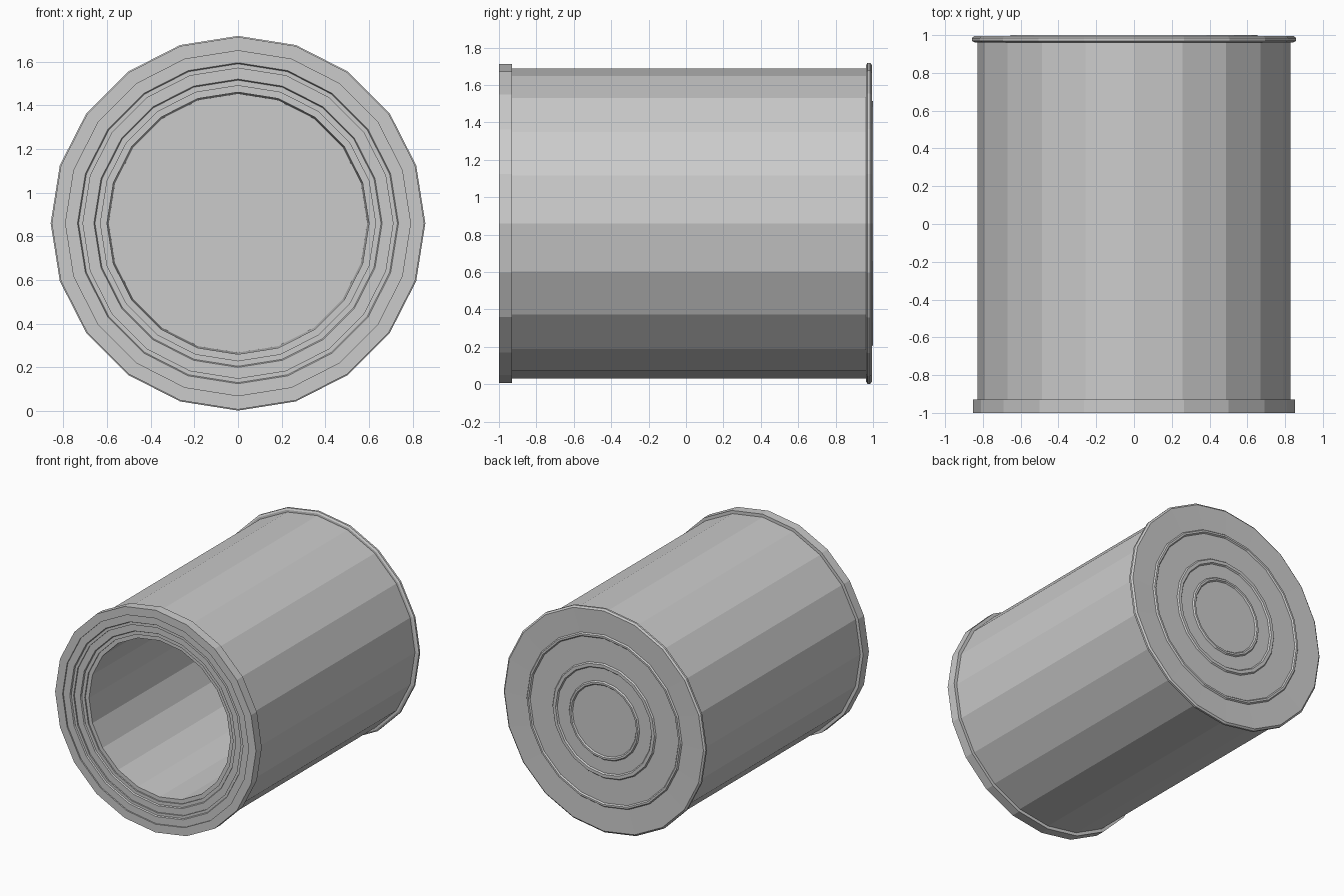
import bpy, bmesh, math

if "Cube" in bpy.data.objects:
    bpy.data.objects.remove(bpy.data.objects["Cube"])

SIDES = 20
CZ = 0.86


def lathe(name, profile):
    """Revolve (radius, y) points about the horizontal can axis; radius 0 closes with a cap."""
    bm = bmesh.new()
    rings = []
    for r, y in profile:
        rings.append([bm.verts.new((r * math.sin(math.tau * i / SIDES), y,
                                    CZ + r * math.cos(math.tau * i / SIDES)))
                      for i in range(SIDES)])
    for a, b in zip(rings, rings[1:]):
        for i in range(SIDES):
            j = (i + 1) % SIDES
            bm.faces.new((a[i], a[j], b[j], b[i]))
    bm.faces.new(rings[0])
    bm.faces.new(rings[-1])
    bmesh.ops.recalc_face_normals(bm, faces=bm.faces)
    me = bpy.data.meshes.new(name)
    bm.to_mesh(me)
    bm.free()
    ob = bpy.data.objects.new(name, me)
    bpy.context.collection.objects.link(ob)
    return ob


def ridge(outer, inner, base, top):
    """Raised ring with slightly sloping flanks."""
    return [(outer, base), (outer - 0.008, top), (inner + 0.008, top), (inner, base)]


# Back end panel with three pressed rings, then the seam, wall and front rim
profile = [(0.28, 0.992)]
for outer, inner in ((0.30, 0.27), (0.44, 0.40), (0.66, 0.63)):
    profile += ridge(outer, inner, 0.990, 1.0)[::-1]
profile[0] = (0.2, 0.990)
profile += [(0.845, 0.995), (0.858, 0.985), (0.858, 0.970), (0.845, 0.962), (0.829, 0.962),
            (0.829, -0.93), (0.853, -0.93), (0.853, -1.0)]

# Stepped front opening, inner wall and inside floor
profile += [(0.79, -1.0), (0.79, -0.99), (0.735, -0.99), (0.73, -0.98), (0.71, -0.98),
            (0.71, -0.97), (0.66, -0.97), (0.655, -0.96), (0.63, -0.96), (0.63, -0.95),
            (0.60, -0.95), (0.592, 0.94)]
lathe("tin_can", profile)
